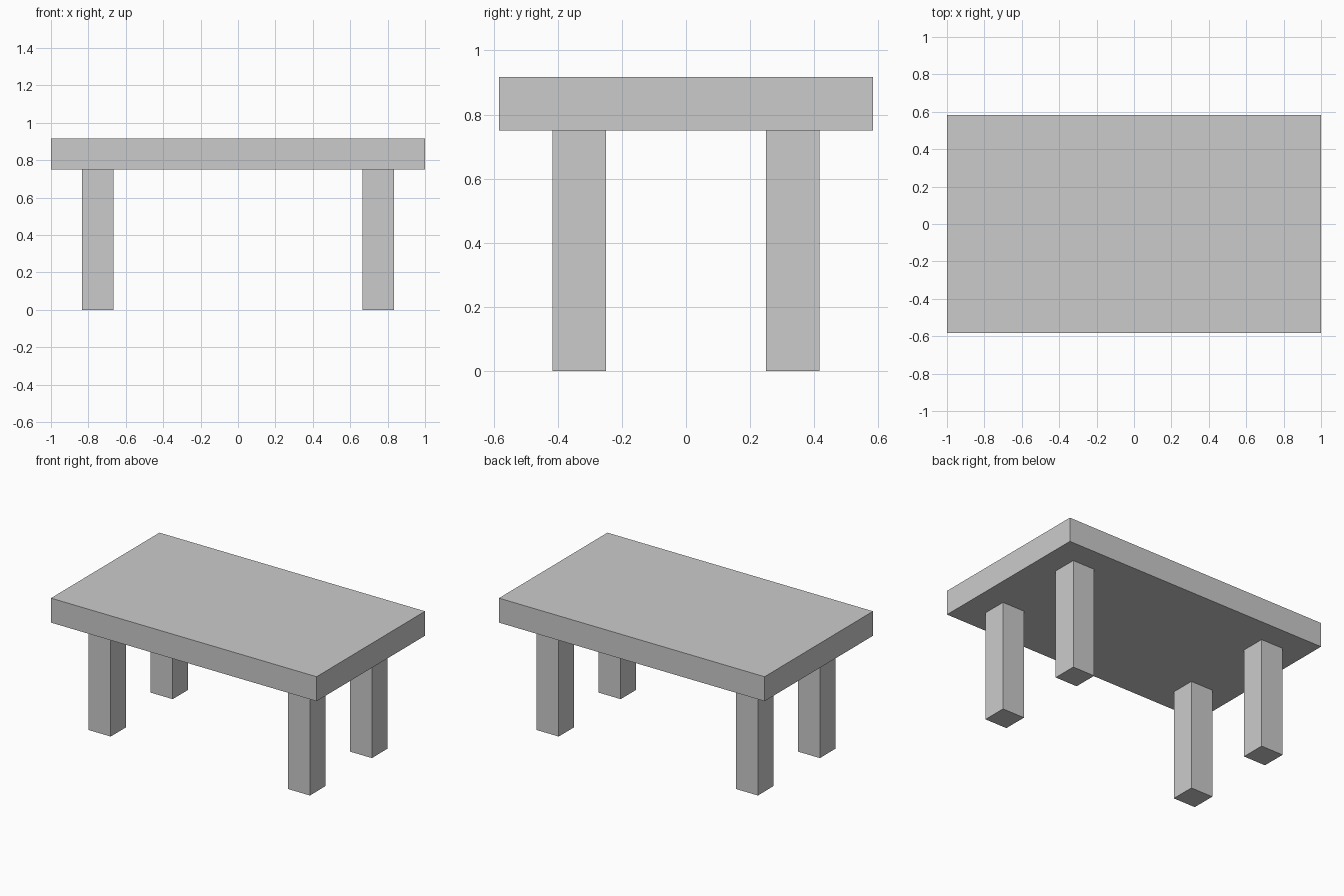
import bpy

if "Cube" in bpy.data.objects:
    bpy.data.objects.remove(bpy.data.objects["Cube"])

U = 1 / 12  # the model sits on a grid of twelfths


def box(name, lo, hi):
    """Add a box spanning two opposite corners, given in twelfths."""
    centre = [(a + b) / 2 * U for a, b in zip(lo, hi)]
    size = [(b - a) * U for a, b in zip(lo, hi)]
    bpy.ops.mesh.primitive_cube_add(size=1, location=centre)
    obj = bpy.context.object
    obj.name = name
    obj.scale = size
    bpy.ops.object.transform_apply(location=False, rotation=False, scale=True)
    return obj


# Thick slab top
box("table_top", (-12, -7, 9), (12, 7, 11))

# Four square legs, inset from the edges
for side, sx in (("left", -1), ("right", 1)):
    for end, sy in (("front", -1), ("back", 1)):
        x, y = 9 * sx, 4 * sy
        box(f"{end}_{side}_leg", (x - 1, y - 1, 0), (x + 1, y + 1, 9))
